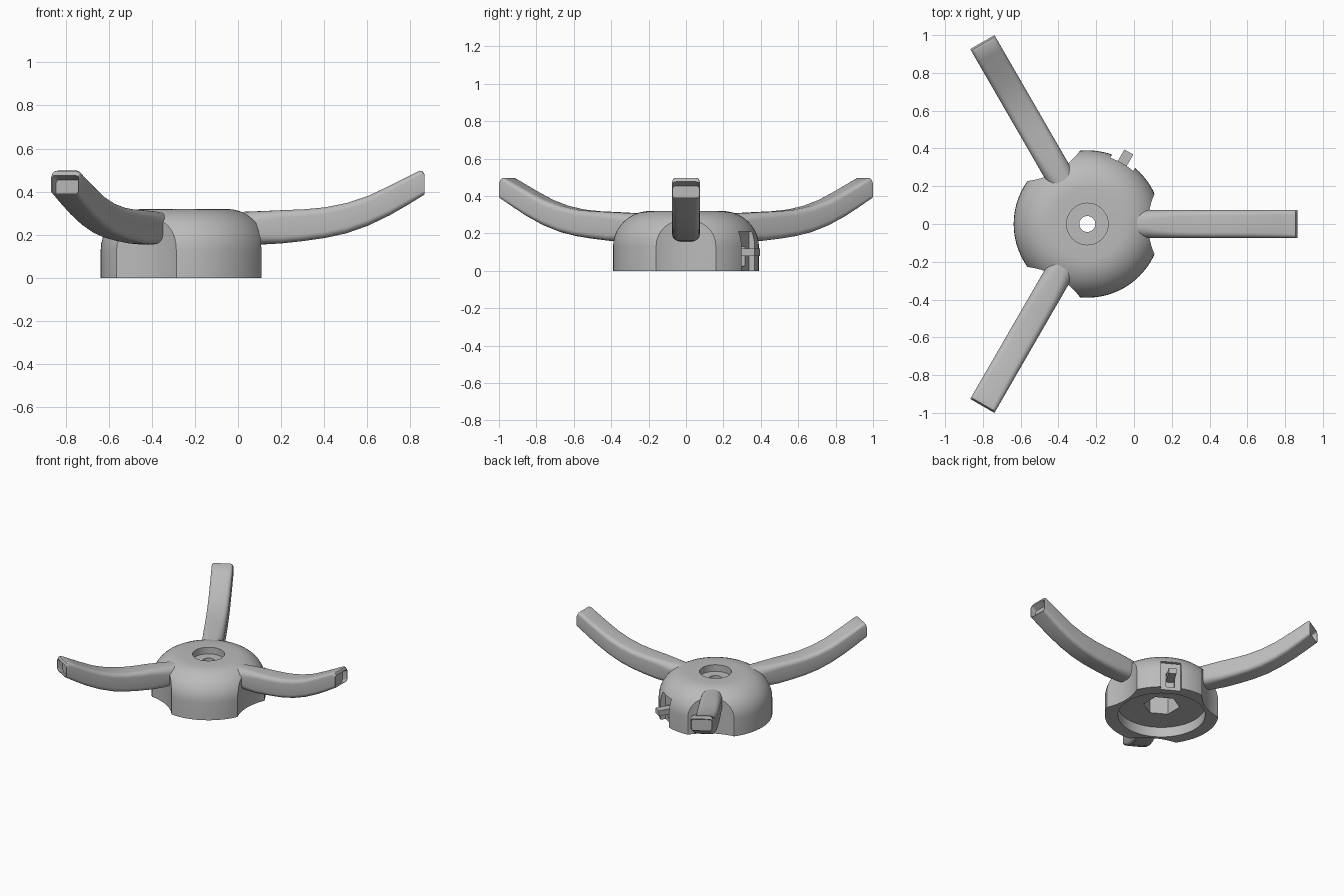
import bpy, bmesh
from math import cos, sin, pi, radians
from mathutils import Matrix

old = bpy.data.objects.get("Cube")
if old:
    bpy.data.objects.remove(old, do_unlink=True)

HUB = Matrix.Translation((-0.247, 0, 0))
GREY = (0.5, 0.5, 0.5, 1)
mat = bpy.data.materials.new("plain grey")
mat.use_nodes = True
mat.diffuse_color = GREY
mat.node_tree.nodes["Principled BSDF"].inputs["Base Color"].default_value = GREY


def finish(name, bm, turn=0):
    bmesh.ops.recalc_face_normals(bm, faces=bm.faces)
    bm.transform(HUB @ Matrix.Rotation(radians(turn), 4, "Z"))
    mesh = bpy.data.meshes.new(name)
    bm.to_mesh(mesh)
    bm.free()
    mesh.materials.append(mat)
    obj = bpy.data.objects.new(name, mesh)
    bpy.context.collection.objects.link(obj)
    return obj


def skin(bm, rings, closed=False):
    """Join successive vertex rings with quads."""
    pairs = list(zip(rings, rings[1:]))
    if closed:
        pairs.append((rings[-1], rings[0]))
    for a, b in pairs:
        for i in range(len(a)):
            j = (i + 1) % len(a)
            bm.faces.new((a[i], a[j], b[j], b[i]))


def box(name, low, high, turn=0):
    bm = bmesh.new()
    bmesh.ops.create_cube(bm, size=1)
    for v in bm.verts:
        v.co = [l + (c + 0.5) * (h - l) for c, l, h in zip(v.co, low, high)]
    return finish(name, bm, turn)


def drum(name, radius, low, high, sides, turn=0, offset=0):
    bm = bmesh.new()
    bmesh.ops.create_cone(bm, cap_ends=True, segments=sides, radius1=radius,
                          radius2=radius, depth=high - low)
    bm.transform(Matrix.Translation((offset, 0, (low + high) / 2)))
    return finish(name, bm, turn)


def smooth(obj, angle):
    bpy.ops.object.select_all(action="DESELECT")
    obj.select_set(True)
    bpy.context.view_layer.objects.active = obj
    bpy.ops.object.shade_smooth_by_angle(angle=radians(angle))


# Domed hub: lathed shell with a top recess, a bore and a hollow underside
dome = [(0.19 + 0.2 * cos(t * pi / 20), 0.13 + 0.19 * sin(t * pi / 20)) for t in range(11)]
profile = [(0.30, 0), (0.39, 0)] + dome + [
    (0.11, 0.32), (0.11, 0.27), (0.042, 0.27), (0.042, 0.075), (0.30, 0.075)]
SIDES = 96
bm = bmesh.new()
rings = [[bm.verts.new((r * cos(2 * pi * i / SIDES), r * sin(2 * pi * i / SIDES), z))
          for i in range(SIDES)] for r, z in profile]
skin(bm, rings, closed=True)
hub = finish("hub", bm)

# Cutters: scallops under the arms, nut pocket, side notch and its slot
cutters = [drum("scallop_cutter", 0.4, -0.1, 0.6, 128, a, 0.722) for a in (0, 120, 240)]
cutters += [drum("nut_cutter", 0.125, 0.02, 0.205, 6),
            box("notch_cutter", (0.347, -0.07, -0.1), (0.6, 0.07, 0.21), 60),
            box("slot_cutter", (0.315, -0.03, 0.025), (0.4, 0.03, 0.13), 60)]
for c in cutters:
    c.hide_render = True
    mod = hub.modifiers.new(c.name, "BOOLEAN")
    mod.operation = "DIFFERENCE"
    mod.solver = "EXACT"
    mod.object = c
bpy.context.view_layer.update()
cut = bpy.data.meshes.new_from_object(hub.evaluated_get(bpy.context.evaluated_depsgraph_get()))
hub.modifiers.clear()
hub.data = cut
for c in cutters:
    bpy.data.objects.remove(c, do_unlink=True)
smooth(hub, 35)

# Locking peg in the side notch
box("peg", (0.31, -0.027, 0.08), (0.44, 0.027, 0.12), 60)

# Arm stations: distance from the hub axis, underside, top, corner radius
STATIONS = [(0.24, 0.16, 0.305, 0.06), (0.30, 0.157, 0.308, 0.055),
            (0.36, 0.155, 0.31, 0.045), (0.45, 0.16, 0.314, 0.035),
            (0.55, 0.171, 0.318, 0.032), (0.65, 0.185, 0.327, 0.03),
            (0.75, 0.207, 0.347, 0.03), (0.85, 0.242, 0.38, 0.03),
            (0.95, 0.29, 0.427, 0.028), (1.03, 0.336, 0.467, 0.025),
            (1.09, 0.373, 0.497, 0.022), (1.103, 0.381, 0.495, 0.02),
            (1.112, 0.387, 0.48, 0.018)]


def section(bm, x, low, high, radius, half=0.074):
    """Rounded rectangle standing across the arm."""
    ring = []
    for k, (sy, sz) in enumerate(((1, 1), (-1, 1), (-1, -1), (1, -1))):
        cy = sy * (half - radius)
        cz = high - radius if sz > 0 else low + radius
        for s in range(6):
            t = (k + s / 5) * pi / 2
            ring.append(bm.verts.new((x, cy + radius * cos(t), cz + radius * sin(t))))
    return ring


def arm(name, turn):
    bm = bmesh.new()
    rings = [section(bm, *s) for s in STATIONS]
    x, low, high, radius = STATIONS[-1]
    # Shallow thin-walled socket sunk into the tip along the arm
    rings.append(section(bm, x, low + 0.004, high - 0.004, 0.016, 0.07))
    rings.append(section(bm, x - 0.04, low - 0.018, high - 0.026, 0.016, 0.07))
    skin(bm, rings)
    bm.faces.new(rings[0])
    bm.faces.new(rings[-1])
    smooth(finish(name, bm, turn), 40)


for name, turn in (("left_arm", 0), ("back_arm", 120), ("front_arm", 240)):
    arm(name, turn)
